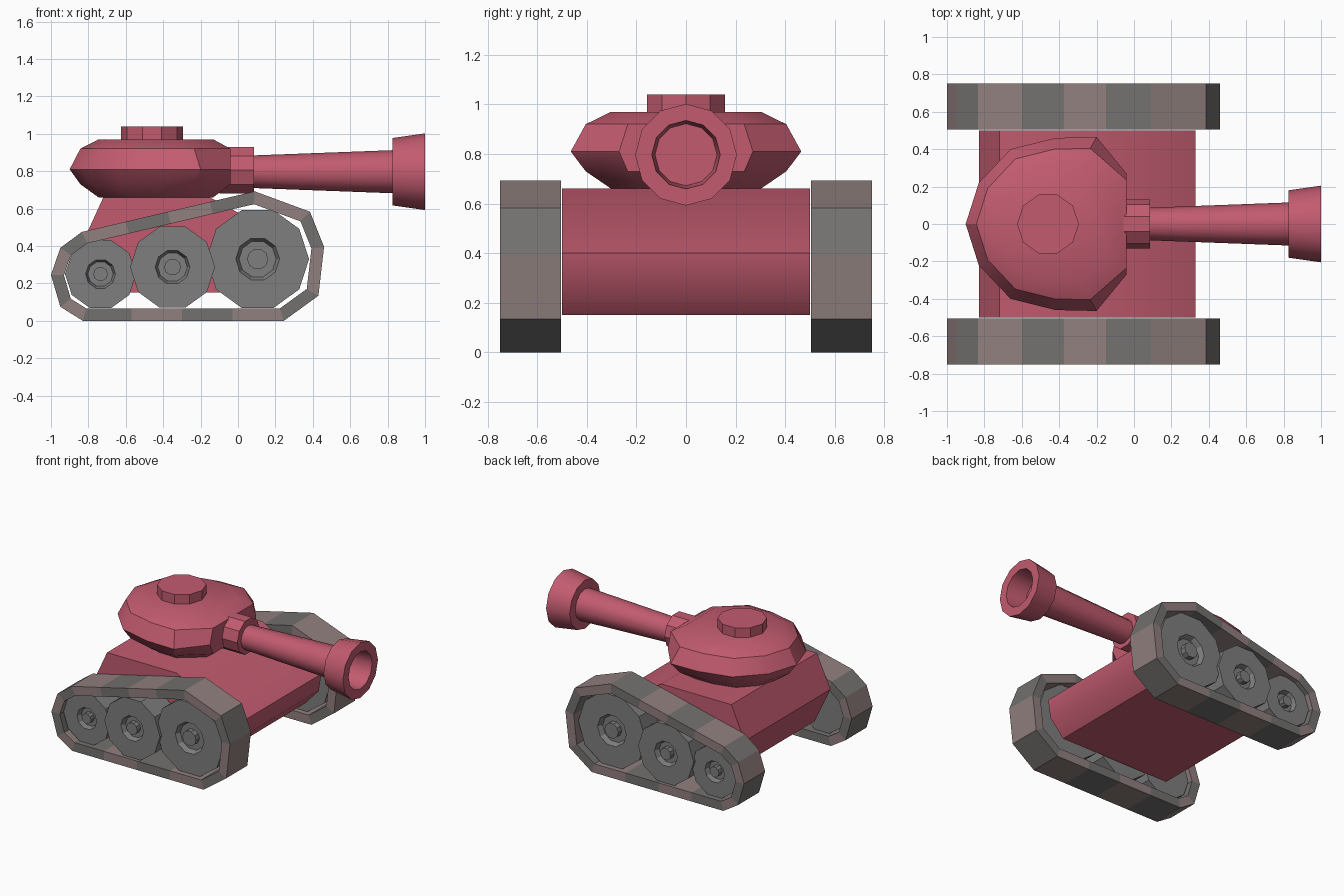
import bpy, bmesh
from math import cos, sin, pi, radians
from mathutils import Vector

if "Cube" in bpy.data.objects:
    bpy.data.objects.remove(bpy.data.objects["Cube"])


def material(name, rgb):
    m = bpy.data.materials.new(name)
    m.diffuse_color = (*rgb, 1)
    m.use_nodes = True
    m.node_tree.nodes["Principled BSDF"].inputs["Base Color"].default_value = m.diffuse_color
    return m


RED = material("red_paint", (0.54, 0.105, 0.16))
BROWN = material("tread_brown", (0.28, 0.215, 0.21))
GREY = material("tread_grey", (0.17, 0.165, 0.16))
WHEEL = material("wheel_grey", (0.21, 0.21, 0.21))


def loft(name, rings, mats, closed=False, mirror=False, angle=0):
    """Skin equal-length rings; closed joins last to first, otherwise ends are capped."""
    bm = bmesh.new()
    loops = [[bm.verts.new(p) for p in ring] for ring in rings]
    n = len(loops[0])
    pairs = list(zip(loops, loops[1:]))
    if closed:
        pairs.append((loops[-1], loops[0]))
    else:
        bm.faces.new(loops[0])
        bm.faces.new(loops[-1])
    for a, b in pairs:
        for i in range(n):
            j = (i + 1) % n
            f = bm.faces.new((a[i], a[j], b[j], b[i]))
            f.material_index = i % len(mats)
    bmesh.ops.recalc_face_normals(bm, faces=bm.faces)
    for f in bm.faces:
        f.smooth = angle > 0
    me = bpy.data.meshes.new(name)
    bm.to_mesh(me)
    bm.free()
    for m in mats:
        me.materials.append(m)
    if angle:
        me.set_sharp_from_angle(angle=radians(angle))
    ob = bpy.data.objects.new(name, me)
    bpy.context.collection.objects.link(ob)
    if mirror:
        mod = ob.modifiers.new("mirror", 'MIRROR')
        mod.use_axis = (False, True, False)
        mod.use_mirror_merge = False
    return ob


def lathe(name, profile, axis, centre, n, mats, **kw):
    """Profile of (position along axis, radius) turned around the axis."""
    rings = []
    for d, r in profile:
        ring = []
        for k in range(n):
            u, v = r * cos(2 * pi * k / n), r * sin(2 * pi * k / n)
            p = {'X': (d, u, v), 'Y': (u, d, v), 'Z': (u, v, d)}[axis]
            ring.append(Vector(centre) + Vector(p))
        rings.append(ring)
    return loft(name, rings, mats, **kw)


def inset(points, t):
    """Mitred inward offset of a convex 2D outline."""
    pts = [Vector(p) for p in points]
    mid = sum(pts, Vector((0, 0))) / len(pts)
    out = []
    for i, p in enumerate(pts):
        a = (p - pts[i - 1]).normalized()
        b = (pts[(i + 1) % len(pts)] - p).normalized()
        na, nb = Vector((-a.y, a.x)), Vector((-b.y, b.x))
        if na.dot(mid - p) < 0:
            na, nb = -na, -nb
        out.append(p + (na + nb) * t / (1 + na.dot(nb)))
    return out


# Hull: side profile extruded across the width
hull = [(-0.72, 0.66), (-0.83, 0.42), (-0.70, 0.15), (0.20, 0.15),
        (0.31, 0.27), (0.33, 0.40), (-0.15, 0.66)]
loft("hull", [[(x, y, z) for x, z in hull] for y in (-0.5, 0.5)], [RED], angle=40)

# Turret: rounded outline with a flat front, stacked and scaled
half = [(-0.04, 0.27), (-0.20, 0.465), (-0.42, 0.46), (-0.66, 0.40), (-0.83, 0.22)]
outline = half + [(-0.90, 0)] + [(x, -y) for x, y in reversed(half)]
CX = -0.46
levels = [(0.66, 0.65, 0.78), (0.73, 0.87, 1), (0.81, 1, 1), (0.92, 0.87, 1), (0.97, 0.65, 0.78)]
loft("turret", [[(CX + (x - CX) * (front if x > -0.1 else s), y * s, z) for x, y in outline]
                for z, s, front in levels], [RED], angle=30)

# Hatch on the turret
lathe("hatch", [(0.95, 0.165), (1.04, 0.165)], 'Z', (CX, 0, 0), 10, [RED])

# Gun: collar, tapered barrel, flared muzzle with a bore
lathe("barrel_collar", [(-0.10, 0.13), (0.085, 0.13)], 'X', (0, 0, 0.805), 10, [RED])
lathe("gun_barrel", [(0.05, 0.086), (0.825, 0.115), (0.825, 0.18), (1.0, 0.205),
                     (1.0, 0.138), (0.84, 0.125)], 'X', (0, 0, 0.797), 12, [RED], angle=32)

# Tracks: open belts of alternating links
belt = [(-1.0, 0.245), (-0.95, 0.39), (-0.835, 0.475), (-0.60, 0.53), (-0.375, 0.583),
        (-0.15, 0.636), (0.09, 0.692), (0.385, 0.583), (0.46, 0.395), (0.43, 0.134),
        (0.245, 0), (-0.03, 0), (-0.30, 0), (-0.57, 0), (-0.83, 0), (-0.95, 0.075)]
inner = inset(belt, 0.066)
loft("track_belt", [[(x, y, z) for x, z in pts] for pts, y in
                    ((belt, 0.505), (belt, 0.75), (inner, 0.75), (inner, 0.505))],
     [BROWN, GREY], closed=True, mirror=True)

# Road wheels with a recessed hub and axle peg
for name, x, z, r, hub, face in (("rear_wheel", -0.735, 0.25, 0.19, 0.08, 0.715),
                                 ("middle_wheel", -0.35, 0.287, 0.227, 0.093, 0.735),
                                 ("front_wheel", 0.105, 0.33, 0.275, 0.117, 0.715)):
    back = 1.255 - face
    lathe(name, [(back, r), (face, r), (face, hub), (face - 0.035, hub * 0.85),
                 (face - 0.035, hub * 0.48), (face + 0.005, hub * 0.48)],
          'Y', (x, 0, z), 10, [WHEEL], mirror=True)
